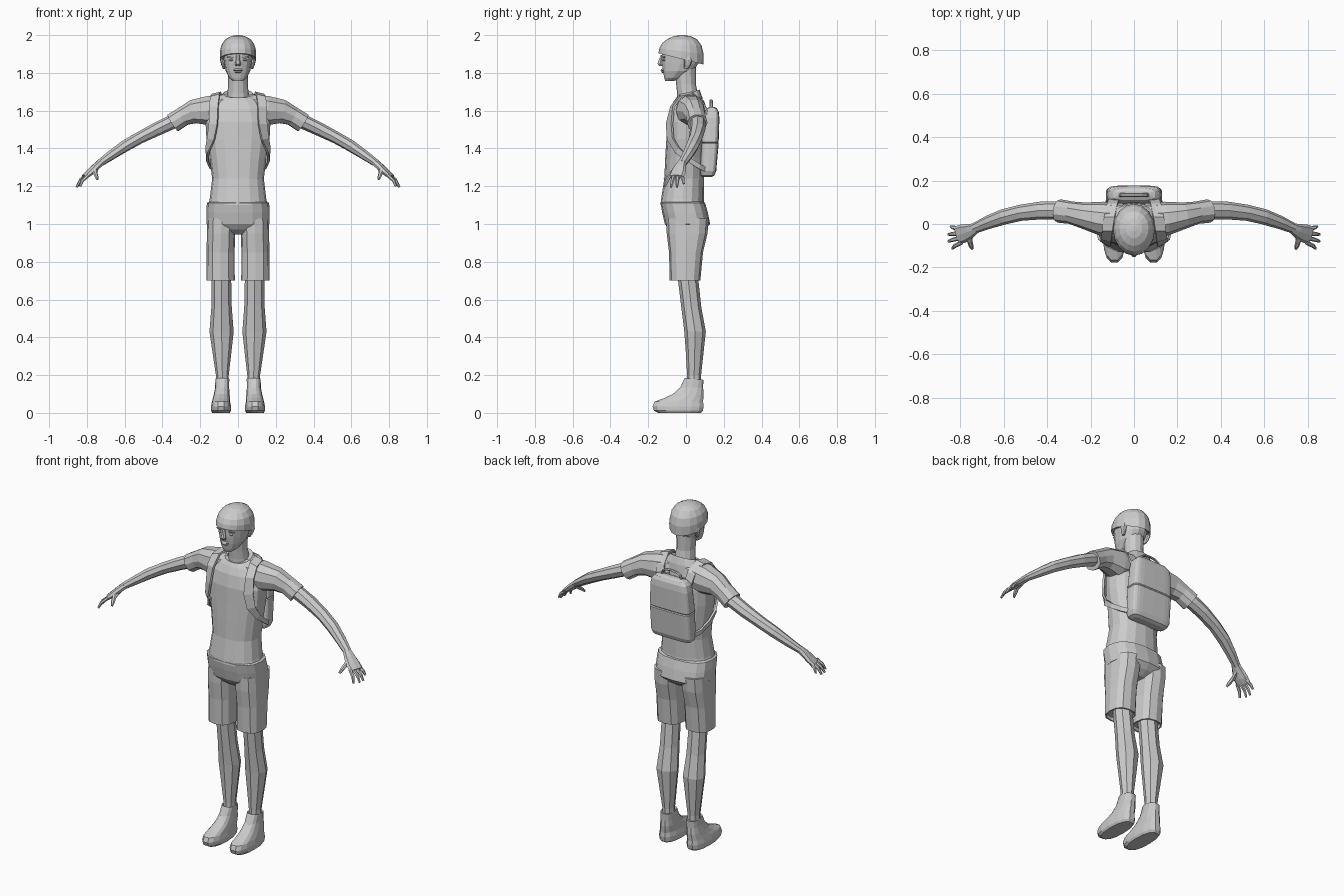
import bpy, bmesh, math
from mathutils import Vector

Z = Vector((0, 0, 1))


def finish(name, bm, mirror=False):
    bmesh.ops.recalc_face_normals(bm, faces=bm.faces)
    me = bpy.data.meshes.new(name)
    bm.to_mesh(me)
    bm.free()
    ob = bpy.data.objects.new(name, me)
    bpy.context.collection.objects.link(ob)
    if mirror:
        ob.modifiers.new("Mirror", 'MIRROR').use_mirror_merge = False
    return ob


def loft(name, rings, n=12, p=2.0, along=False, mirror=False):
    """Skin superellipse rings (x, y, z, ru, rv[, shear]).
    Rings lie flat, or across the path when along is True."""
    bm = bmesh.new()
    loops = []
    c = [Vector(r[:3]) for r in rings]
    for i, r in enumerate(rings):
        k = r[5] if len(r) > 5 else 0
        u, v = Vector((1, 0, 0)), Vector((0, 1, -k))
        if along:
            t = (c[min(i + 1, len(c) - 1)] - c[max(i - 1, 0)]).normalized()
            u = Z.cross(t).normalized()
            v = t.cross(u)
        loop = []
        for j in range(n):
            a = math.tau * j / n
            ca, sa = math.cos(a), math.sin(a)
            s = math.copysign(abs(ca) ** (2 / p), ca) * r[3]
            w = math.copysign(abs(sa) ** (2 / p), sa) * r[4]
            loop.append(bm.verts.new(c[i] + u * s + v * w))
        loops.append(loop)
    for a, b in zip(loops, loops[1:]):
        for j in range(n):
            bm.faces.new((a[j], a[(j + 1) % n], b[(j + 1) % n], b[j]))
    bm.faces.new(loops[0])
    bm.faces.new(loops[-1])
    return finish(name, bm, mirror)


def ribbon(name, pts, thick):
    """Strap through (point, half-width vector) pairs, mirrored."""
    bm = bmesh.new()
    rows = [(bm.verts.new(Vector(q) - Vector(w)), bm.verts.new(Vector(q) + Vector(w)))
            for q, w in pts]
    for (a, b), (d, e) in zip(rows, rows[1:]):
        bm.faces.new((a, b, e, d))
    ob = finish(name, bm, True)
    m = ob.modifiers.new("Thickness", 'SOLIDIFY')
    m.thickness, m.offset = thick, 0


def ring_z(rows):
    return [(0,) + tuple(r) for r in rows]


# Shirt body
loft("shirt", ring_z([
    (-.02, 1.10, .158, .116), (-.019, 1.13, .15, .113), (-.01, 1.24, .137, .105),
    (-.006, 1.35, .15, .104), (-.003, 1.45, .167, .101), (0, 1.54, .172, .1),
    (.005, 1.61, .15, .09), (.01, 1.66, .115, .076, -.15),
    (.01, 1.69, .078, .062, -.35), (.01, 1.685, .066, .052, -.35)]), 16, 2.3)

# Sleeves
loft("sleeve", [
    (.05, .02, 1.615, .075, .075), (.15, .025, 1.60, .078, .082),
    (.235, .04, 1.595, .06, .065), (.29, .052, 1.57, .052, .052),
    (.345, .06, 1.535, .054, .053), (.338, .06, 1.54, .044, .042)][:5],
    10, 2.2, True, True)

# Arms
loft("arm", [
    (.29, .058, 1.565, .04, .036), (.36, .062, 1.535, .042, .038),
    (.43, .062, 1.502, .041, .036), (.52, .052, 1.457, .037, .032),
    (.60, .033, 1.412, .036, .031), (.67, .008, 1.365, .031, .026),
    (.735, -.02, 1.32, .024, .02)], 8, 2, True, True)

# Hands, fingers and thumbs
loft("palm", [
    (.725, -.018, 1.327, .023, .019), (.755, -.032, 1.301, .034, .018),
    (.785, -.043, 1.272, .043, .016), (.812, -.052, 1.25, .042, .012)],
    8, 2.4, True, True)
tips = [(.843, -.012, 1.212), (.855, -.048, 1.195), (.854, -.08, 1.195), (.836, -.113, 1.2)]
for i, tip in enumerate(tips):
    base = Vector((.803 - .003 * i, -.022 - .021 * i, 1.257))
    mid = base.lerp(Vector(tip), .55) + Vector((.007, 0, .004))
    loft("finger_%d" % (i + 1), [(*base, .0105, .01), (*mid, .0095, .009), (*tip, .006, .006)],
         6, 2, True, True)
loft("thumb", [
    (.752, -.035, 1.295, .015, .014), (.757, -.075, 1.272, .013, .012),
    (.75, -.1, 1.252, .011, .01), (.745, -.115, 1.236, .006, .006)], 6, 2, True, True)

# Shorts
loft("shorts_hips", ring_z([
    (-.017, 1.118, .15, .108), (-.017, 1.112, .165, .118), (-.005, 1.06, .167, .121),
    (.008, 1.0, .166, .12), (.006, .97, .13, .095), (.004, .945, .05, .06)]), 16, 2.5)
loft("shorts_leg", [
    (.087, .008, 1.03, .076, .112), (.09, .006, .95, .075, .108),
    (.092, 0, .85, .074, .09), (.092, -.005, .70, .075, .081),
    (.092, -.005, .70, .067, .073), (.092, -.005, .72, .065, .071)], 12, 2.5, mirror=True)

# Lower legs
loft("leg", [
    (.088, .008, .80, .052, .056), (.088, .012, .70, .052, .054),
    (.087, .028, .56, .054, .053), (.087, .048, .43, .064, .057),
    (.085, .046, .32, .05, .047), (.083, .043, .20, .034, .037),
    (.083, .043, .14, .034, .037)], 8, 2, mirror=True)

# Shoes
loft("shoe", [
    (.09, -.035, 0, .046, .115), (.09, -.04, .012, .053, .132),
    (.09, -.042, .035, .053, .138), (.09, -.038, .06, .048, .131),
    (.088, -.012, .078, .045, .106), (.086, .012, .1, .042, .083),
    (.084, .03, .135, .037, .062), (.083, .043, .18, .037, .05, .1),
    (.083, .043, .172, .031, .042)], 14, 2.5, mirror=True)

# Neck and head
loft("neck", ring_z([
    (.015, 1.62, .064, .062), (.008, 1.69, .056, .055), (0, 1.74, .052, .052),
    (-.005, 1.83, .055, .058)]), 12)
loft("head", ring_z([
    (-.088, 1.756, .024, .022), (-.07, 1.773, .046, .046), (-.043, 1.81, .065, .081),
    (-.03, 1.85, .073, .099), (-.027, 1.885, .078, .101), (-.026, 1.925, .08, .104),
    (-.025, 1.96, .065, .08)]), 14, 2.2)

# Face details
loft("nose", ring_z([
    (-.128, 1.895, .009, .006), (-.133, 1.87, .011, .012),
    (-.137, 1.848, .016, .016), (-.131, 1.837, .013, .012)]), 6)
loft("lips", ring_z([
    (-.122, 1.822, .018, .006), (-.122, 1.814, .024, .012), (-.121, 1.811, .022, .007),
    (-.121, 1.806, .02, .012), (-.118, 1.799, .012, .006)]), 8)
loft("brow", [
    (.033, -.117, 1.888, .026, .009), (.033, -.116, 1.88, .024, .007)], 6, mirror=True)
loft("eye", [
    (.034, -.115, 1.874, .007, .004), (.034, -.115, 1.868, .015, .009),
    (.034, -.115, 1.862, .009, .004)], 8, mirror=True)
loft("ear", [
    (.074, 0, 1.822, .006, .01, .2), (.079, .006, 1.84, .009, .017, .2),
    (.083, .012, 1.868, .012, .023, .2), (.082, .012, 1.885, .008, .016, .2)],
    8, mirror=True)

# Close-fitting cap
loft("cap", ring_z([
    (-.027, 1.88, .088, .109, .2), (-.027, 1.874, .096, .119, .25),
    (-.024, 1.915, .096, .117, .13), (-.022, 1.95, .087, .105, .06),
    (-.021, 1.978, .067, .08), (-.02, 1.994, .038, .046), (-.02, 2.0, .01, .012)]), 16)

# Backpack with a seam around the middle
loft("backpack", ring_z([
    (.112, 1.248, .10, .022), (.114, 1.256, .12, .036), (.117, 1.28, .13, .043),
    (.127, 1.425, .13, .046), (.127, 1.43, .126, .042), (.127, 1.435, .13, .046),
    (.135, 1.56, .123, .042), (.137, 1.595, .115, .036), (.137, 1.613, .098, .026),
    (.137, 1.62, .075, .012)]), 24, 5)

# Carry handle
loft("backpack_handle", [
    (.065 * math.cos(a), .133, 1.612 + .042 * math.sin(a) ** .6, .009, .006)
    for a in (.02, .5, 1.0, 1.57, 2.14, 2.64, 3.12)], 6, 2, True)

# Shoulder straps
ribbon("shoulder_strap", [
    ((.09, .115, 1.58), (.024, 0, 0)), ((.1, .09, 1.645), (.024, 0, -.004)),
    ((.113, .03, 1.69), (.024, 0, -.006)), ((.122, -.03, 1.677), (.024, 0, -.006)),
    ((.128, -.072, 1.62), (.023, .006, 0)), ((.13, -.088, 1.53), (.022, .014, 0)),
    ((.143, -.082, 1.45), (.018, .014, .004)), ((.162, -.045, 1.39), (.006, .01, .012)),
    ((.163, .01, 1.345), (0, .006, .012)), ((.145, .07, 1.305), (0, .004, .012)),
    ((.115, .11, 1.285), (0, .002, .012))], .012)
